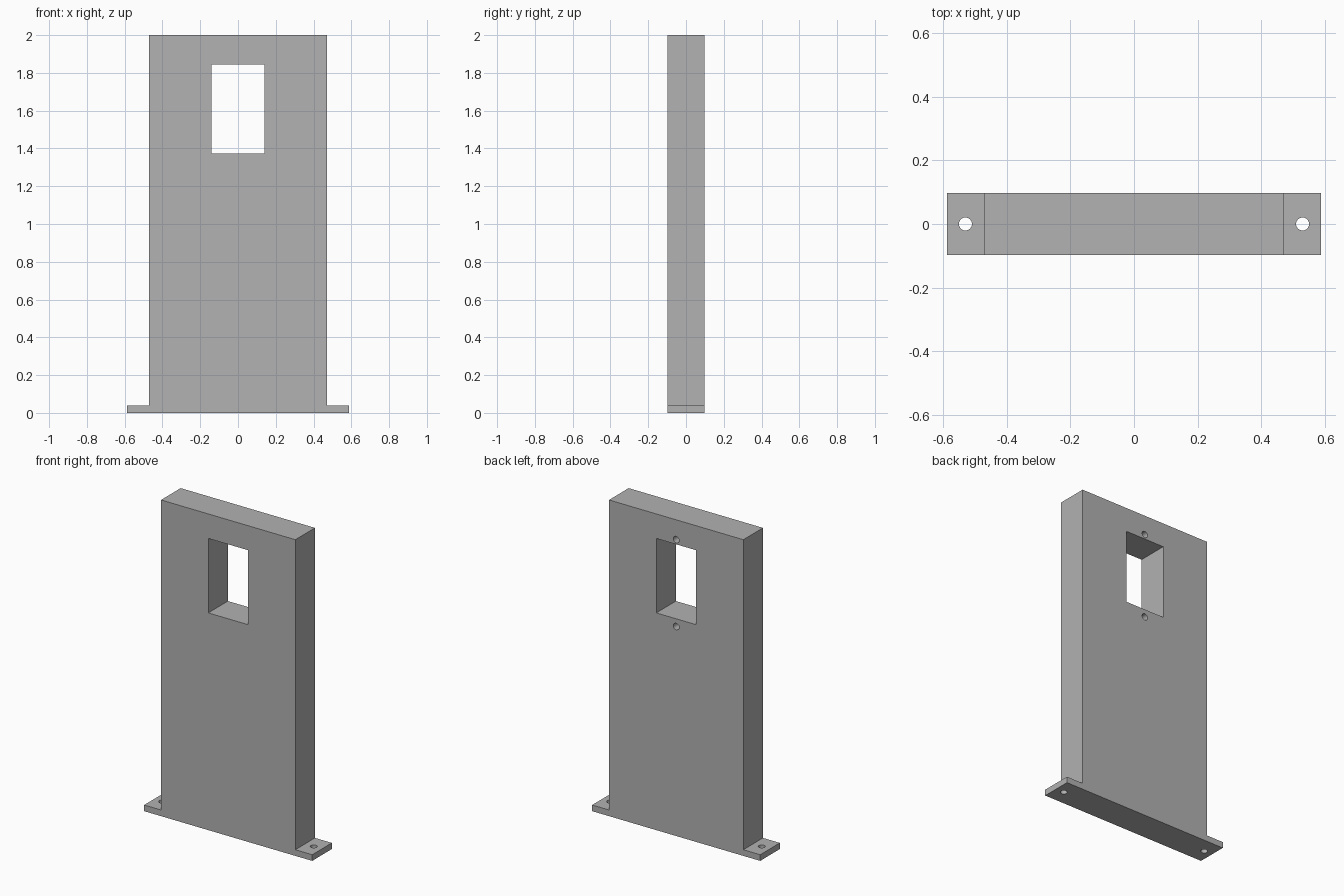
import bpy
from math import pi

if "Cube" in bpy.data.objects:
    bpy.data.objects.remove(bpy.data.objects["Cube"], do_unlink=True)

DEPTH = 0.196
HOLE_RADIUS = 0.0205

grey = bpy.data.materials.new("plain grey")
grey.use_nodes = True
colour = (0.445, 0.445, 0.445, 1)
grey.diffuse_color = colour
grey.node_tree.nodes["Principled BSDF"].inputs["Base Color"].default_value = colour


def prism(name, outline, depth):
    """Extrude an x-z outline along y, centred on y = 0."""
    n = len(outline)
    verts = [(x, y, z) for y in (-depth / 2, depth / 2) for x, z in outline]
    faces = [tuple(range(n)), tuple(range(2 * n - 1, n - 1, -1))]
    faces += [(i, i + n, (i + 1) % n + n, (i + 1) % n) for i in range(n)]
    mesh = bpy.data.meshes.new(name)
    mesh.from_pydata(verts, [], faces)
    obj = bpy.data.objects.new(name, mesh)
    bpy.context.collection.objects.link(obj)
    return obj


def drill(name, location, length, rotation=(0, 0, 0)):
    bpy.ops.mesh.primitive_cylinder_add(vertices=32, radius=HOLE_RADIUS, depth=length,
                                        location=location, rotation=rotation)
    bpy.context.object.name = name
    return bpy.context.object


# Upright plate with a thin foot on each side
half = [(0.588, 0), (0.588, 0.039), (0.47, 0.039), (0.47, 2)]
plate = prism("mounting_plate", half + [(-x, z) for x, z in reversed(half)], DEPTH)
plate.data.materials.append(grey)

# Window opening
cutters = [prism("window_cutter", [(-0.139, 1.374), (0.139, 1.374),
                                   (0.139, 1.845), (-0.139, 1.845)], DEPTH * 2)]

# Through holes in the feet
for side, x in (("left", 0.53), ("right", -0.53)):
    cutters.append(drill(side + "_foot_hole_cutter", (x, 0, 0.02), 0.12))

# Blind screw holes in the back, above and below the window
for level, z in (("upper", 1.875), ("lower", 1.325)):
    cutters.append(drill(level + "_screw_hole_cutter", (0, DEPTH / 2, z),
                         0.24, (pi / 2, 0, 0)))

# Cut all openings and remove the cutters
bpy.ops.object.select_all(action="DESELECT")
plate.select_set(True)
bpy.context.view_layer.objects.active = plate
for cutter in cutters:
    cutter.hide_render = True
    cut = plate.modifiers.new(cutter.name, "BOOLEAN")
    cut.operation = "DIFFERENCE"
    cut.solver = "EXACT"
    cut.object = cutter
    bpy.ops.object.modifier_apply(modifier=cut.name)
for cutter in cutters:
    bpy.data.objects.remove(cutter, do_unlink=True)

bpy.ops.object.shade_smooth_by_angle(angle=pi / 6)
